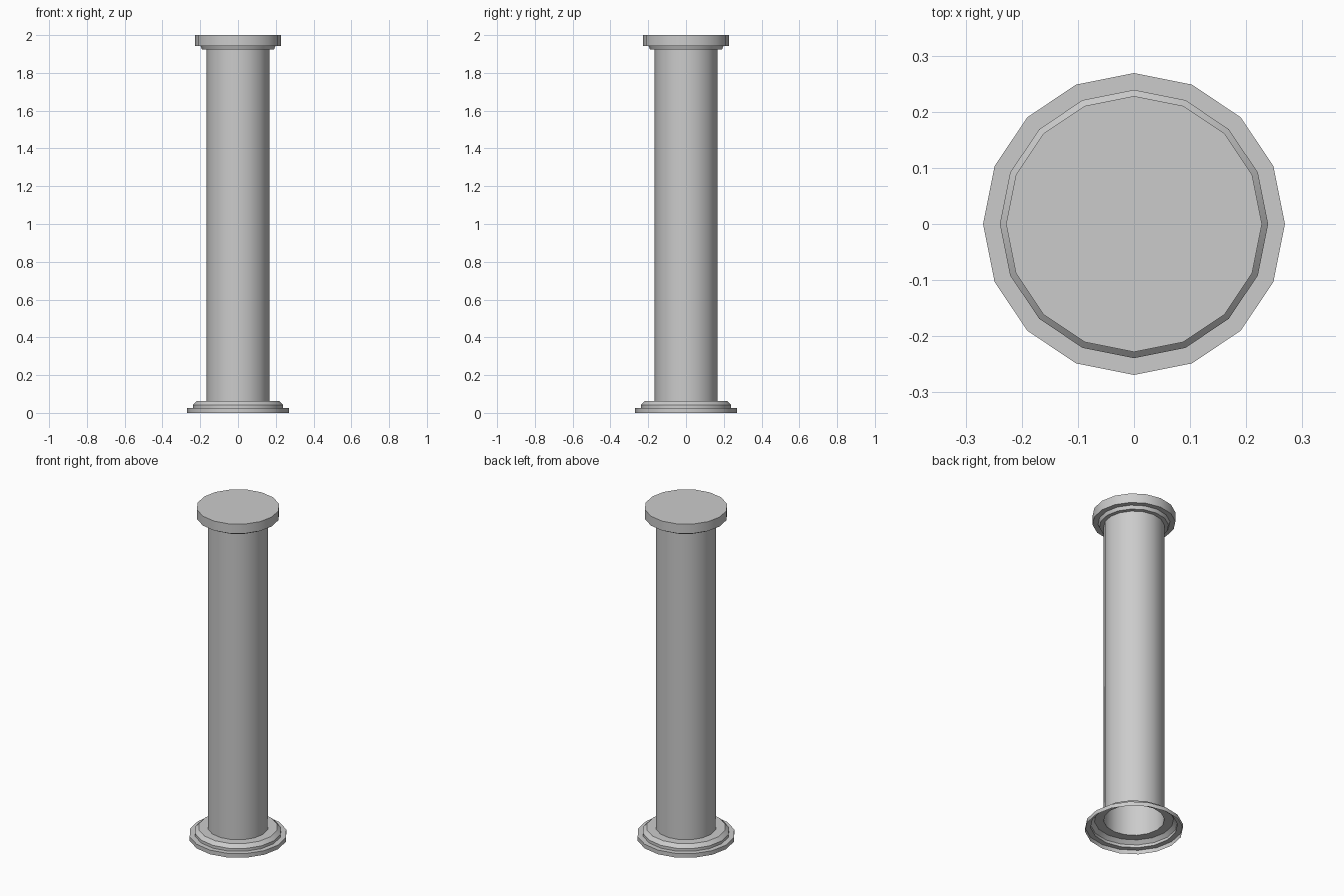
import bpy, bmesh, math

if "Cube" in bpy.data.objects:
    bpy.data.objects.remove(bpy.data.objects["Cube"])

SIDES = 16


def lathe(name, profile):
    """Revolve a (radius, z) profile around z; radius 0 at the end closes it."""
    bm = bmesh.new()
    verts = [bm.verts.new((r, 0, z)) for r, z in profile]
    edges = [bm.edges.new(p) for p in zip(verts, verts[1:])]
    bmesh.ops.spin(bm, geom=verts + edges, cent=(0, 0, 0), axis=(0, 0, 1),
                   angle=math.tau, steps=SIDES, use_duplicate=False)
    bmesh.ops.remove_doubles(bm, verts=bm.verts[:], dist=1e-4)
    bmesh.ops.recalc_face_normals(bm, faces=bm.faces[:])
    # open shells: make sure the walls face outward
    if sum(f.normal.dot((f.calc_center_median().x, f.calc_center_median().y, 0))
           for f in bm.faces) < 0:
        bmesh.ops.reverse_faces(bm, faces=bm.faces[:])
    mesh = bpy.data.meshes.new(name)
    bm.to_mesh(mesh)
    bm.free()
    ob = bpy.data.objects.new(name, mesh)
    bpy.context.collection.objects.link(ob)
    bpy.ops.object.select_all(action='DESELECT')
    ob.select_set(True)
    bpy.context.view_layer.objects.active = ob
    bpy.ops.object.shade_smooth_by_angle(angle=math.radians(30))
    return ob


# stepped base, open underneath
lathe("column_base", [(0.269, 0), (0.269, 0.025), (0.239, 0.025),
                      (0.239, 0.042), (0.218, 0.062), (0.167, 0.062)])
# hollow shaft
lathe("column_shaft", [(0.167, 0.062), (0.167, 1.923)])
# capital with a thin neck ring and a flat closed top
lathe("column_capital", [(0.167, 1.923), (0.19, 1.923), (0.198, 1.943),
                         (0.228, 1.943), (0.228, 2.0), (0, 2.0)])
